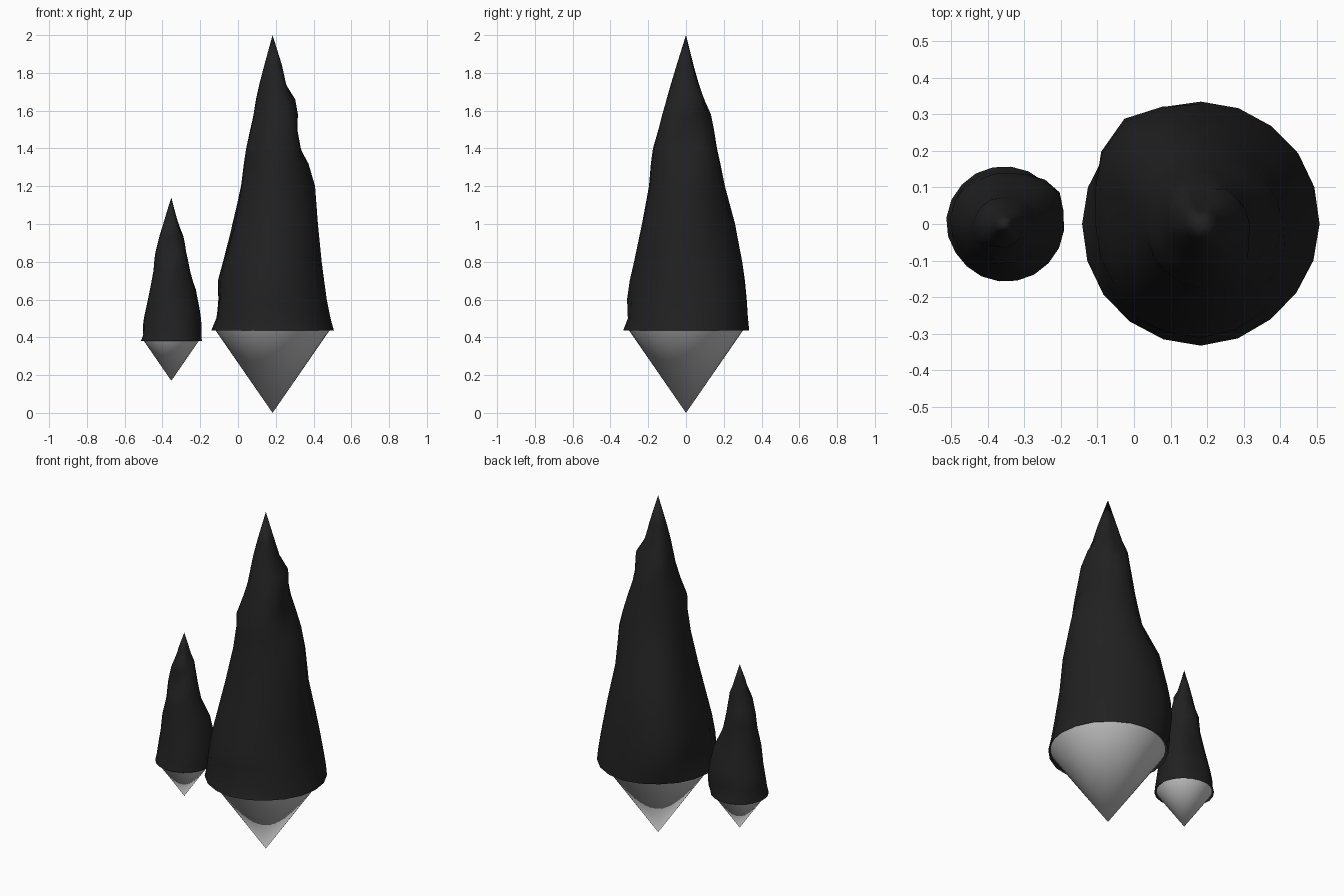
import bpy, bmesh, math

if "Cube" in bpy.data.objects:
    bpy.data.objects.remove(bpy.data.objects["Cube"])

SIDES = 20
# Silhouette radii of the rough spike at eight directions, per height
ANGLES = [0, 45, 90, 126, 180, 225, 270, 315, 360]
RINGS = [
    (0.435, [.325, .330, .335, .325, .325, .330, .333, .322]),
    (0.50,  [.307, .325, .328, .345, .298, .318, .308, .308]),
    (0.60,  [.287, .310, .320, .356, .283, .310, .312, .292]),
    (0.70,  [.273, .292, .308, .348, .289, .290, .298, .277]),
    (0.80,  [.260, .273, .296, .330, .257, .267, .275, .262]),
    (1.00,  [.240, .230, .260, .285, .200, .220, .233, .245]),
    (1.20,  [.225, .210, .206, .190, .167, .176, .196, .200]),
    (1.32,  [.190, .190, .182, .165, .152, .160, .186, .188]),
    (1.40,  [.145, .170, .164, .150, .140, .160, .175, .180]),
    (1.50,  [.124, .138, .148, .135, .118, .123, .146, .163]),
    (1.58,  [.134, .120, .132, .122, .100, .098, .124, .147]),
    (1.66,  [.120, .120, .092, .110, .086, .083, .103, .115]),
    (1.74,  [.070, .075, .066, .078, .070, .068, .080, .085]),
    (1.84,  [.050, .045, .036, .048, .044, .044, .050, .056]),
]

black = bpy.data.materials.new("black")
black.diffuse_color = (0.015, 0.015, 0.015, 1)
black.use_nodes = True
black.node_tree.nodes["Principled BSDF"].inputs["Base Color"].default_value = black.diffuse_color


def radius(row, deg):
    for i in range(8):
        if ANGLES[i] <= deg < ANGLES[i + 1]:
            t = (deg - ANGLES[i]) / (ANGLES[i + 1] - ANGLES[i])
            t = t * t * (3 - 2 * t)
            return row[i] * (1 - t) + row[(i + 1) % 8] * t


def finish(bm, name, loc, scale, turn):
    bmesh.ops.recalc_face_normals(bm, faces=bm.faces)
    for f in bm.faces:
        f.smooth = True
    mesh = bpy.data.meshes.new(name)
    bm.to_mesh(mesh)
    bm.free()
    ob = bpy.data.objects.new(name, mesh)
    ob.location = loc
    ob.scale = (scale,) * 3
    ob.rotation_euler.z = math.radians(turn)
    bpy.context.collection.objects.link(ob)
    return ob


def ring(bm, z, radius_at):
    out = []
    for k in range(SIDES):
        d = k * 360 / SIDES
        a, r = math.radians(d), radius_at(d)
        out.append(bm.verts.new((r * math.cos(a), r * math.sin(a), z)))
    return out


def spike_pair(prefix, loc, scale, turn):
    # Rough black spike, open underneath
    bm = bmesh.new()
    rings = [ring(bm, z, lambda d, row=row: radius(row, d)) for z, row in RINGS]
    tip = bm.verts.new((0, 0, 2))
    for k in range(SIDES):
        n = (k + 1) % SIDES
        for lo, hi in zip(rings, rings[1:]):
            bm.faces.new((lo[k], lo[n], hi[n], hi[k]))
        bm.faces.new((rings[-1][k], rings[-1][n], tip))
    ob = finish(bm, prefix + "_rough_spike", loc, scale, turn)
    ob.data.materials.append(black)

    # Smooth grey cone pointing down
    bm = bmesh.new()
    bmesh.ops.create_cone(bm, segments=40, radius1=0, radius2=0.311, depth=0.45,
                          cap_ends=False)
    bmesh.ops.remove_doubles(bm, verts=bm.verts, dist=1e-4)
    bmesh.ops.translate(bm, verts=bm.verts, vec=(0, 0, 0.225))
    finish(bm, prefix + "_lower_cone", loc, scale, turn)


spike_pair("large", (0.183, 0, 0), 1.0, 0)
spike_pair("small", (-0.353, 0, 0.17), 0.485, -96)
